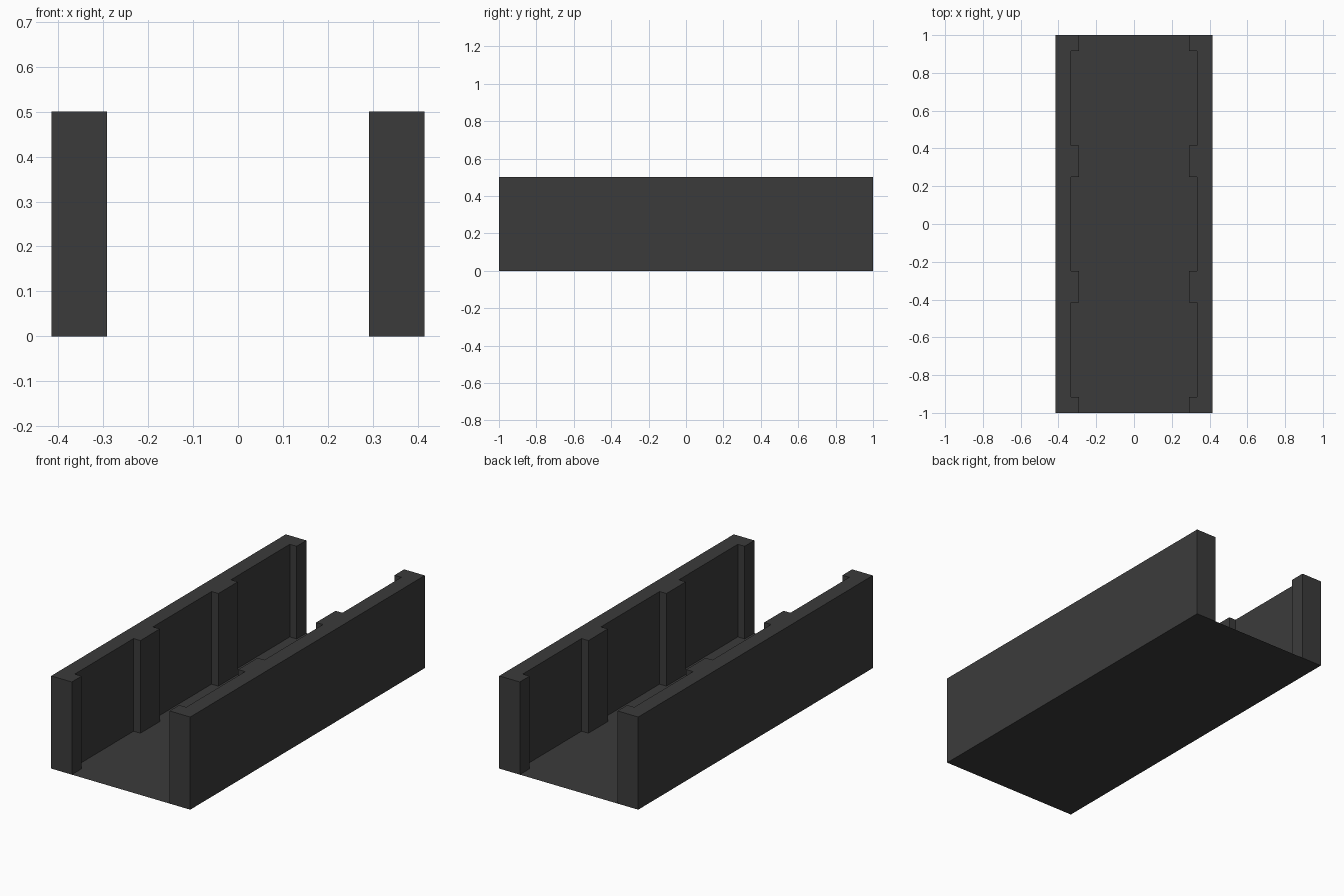
import bpy
import bmesh

if "Cube" in bpy.data.objects:
    bpy.data.objects.remove(bpy.data.objects["Cube"])

OUTER, PIER, RECESS = 0.415, 0.292, 0.333   # wall x positions
HALF, HEIGHT = 1.0, 0.5
PANELS = [(-0.917, -0.415), (-0.25, 0.25), (0.415, 0.917)]  # recessed spans along y

dark = bpy.data.materials.new("dark_grey")
dark.diffuse_color = (0.044, 0.044, 0.044, 1)
dark.use_nodes = True
dark.node_tree.nodes["Principled BSDF"].inputs["Base Color"].default_value = dark.diffuse_color


def add_object(name, bm):
    mesh = bpy.data.meshes.new(name)
    bm.to_mesh(mesh)
    bm.free()
    mesh.materials.append(dark)
    obj = bpy.data.objects.new(name, mesh)
    bpy.context.collection.objects.link(obj)
    return obj


# Side walls: plan outline with recessed panels, raised and mirrored
# (bottom is left to the floor sheet, which spans the full width)
outline = [(OUTER, -HALF), (OUTER, HALF), (PIER, HALF)]
for low, high in reversed(PANELS):
    outline += [(PIER, high), (RECESS, high), (RECESS, low), (PIER, low)]
outline.append((PIER, -HALF))

bm = bmesh.new()
top = bm.faces.new([bm.verts.new((x, y, HEIGHT)) for x, y in outline])
sides = bmesh.ops.extrude_edge_only(bm, edges=top.edges[:])
for v in [g for g in sides["geom"] if isinstance(g, bmesh.types.BMVert)]:
    v.co.z = 0
bmesh.ops.recalc_face_normals(bm, faces=bm.faces)
if top.normal.z < 0:
    bmesh.ops.reverse_faces(bm, faces=bm.faces)
walls = add_object("side_walls", bm)
mirror = walls.modifiers.new("mirror", 'MIRROR')
mirror.use_axis = (True, False, False)

# Floor: single thin sheet under both walls
bm = bmesh.new()
bm.faces.new([bm.verts.new((x, y, 0)) for x, y in
              ((-OUTER, -HALF), (OUTER, -HALF), (OUTER, HALF), (-OUTER, HALF))])
add_object("floor", bm)
